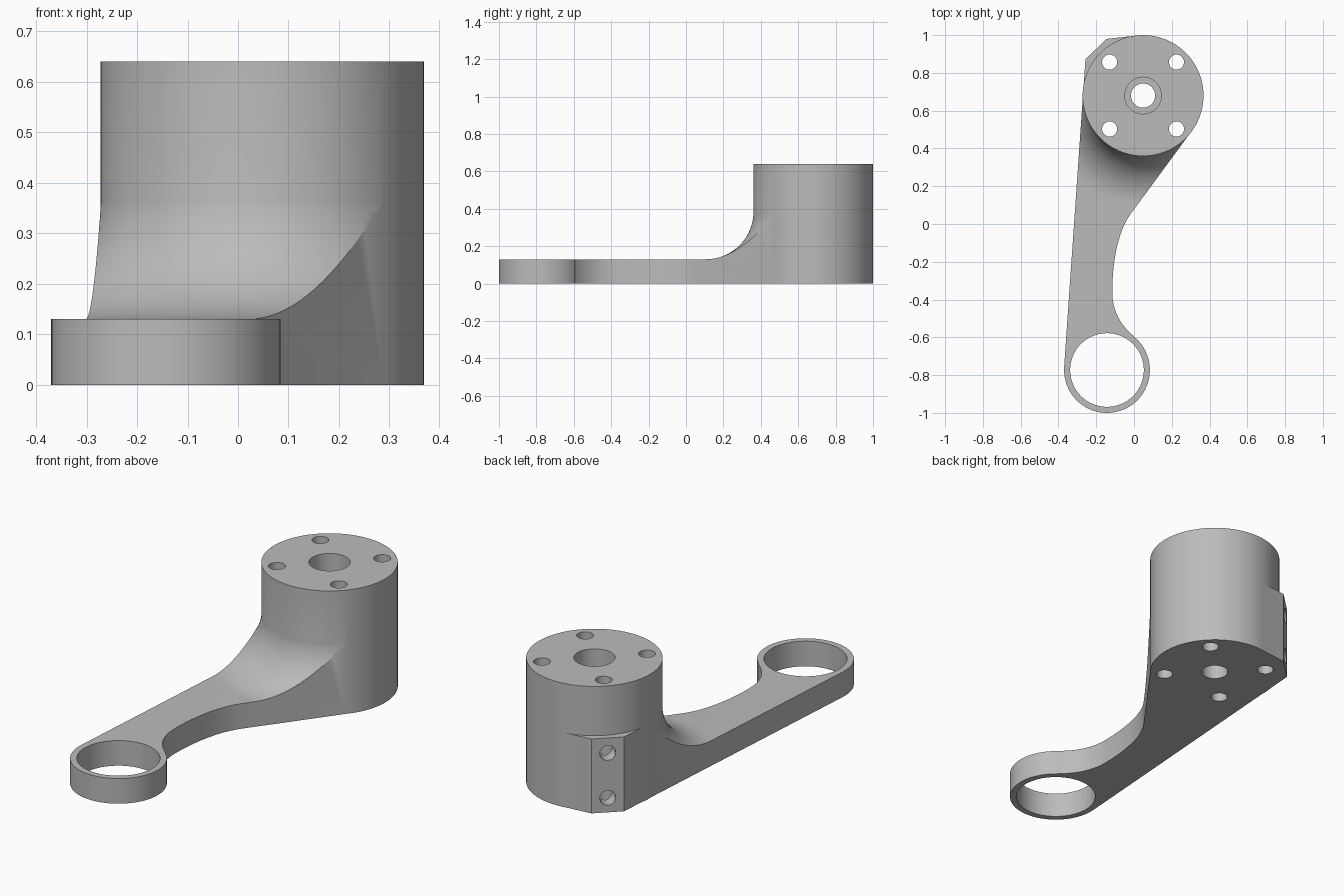
import bpy, bmesh, math
from mathutils import Vector, Matrix
from mathutils.geometry import interpolate_bezier

if "Cube" in bpy.data.objects:
    bpy.data.objects.remove(bpy.data.objects["Cube"])

POST, POST_R, POST_H = Vector((0.048, 0.68)), 0.32, 0.64
RING, RING_R, PLATE = Vector((-0.143, -0.773)), 0.227, 0.13
PAD_H = 0.385

grey = bpy.data.materials.new("plain grey")
grey.use_nodes = True
grey.diffuse_color = (0.5, 0.5, 0.5, 1)
grey.node_tree.nodes["Principled BSDF"].inputs["Base Color"].default_value = (0.5, 0.5, 0.5, 1)


def finish(bm, name):
    bmesh.ops.recalc_face_normals(bm, faces=bm.faces)
    mesh = bpy.data.meshes.new(name)
    bm.to_mesh(mesh)
    bm.free()
    mesh.materials.append(grey)
    obj = bpy.data.objects.new(name, mesh)
    bpy.context.collection.objects.link(obj)
    return obj


def prism(name, outline, height):
    bm = bmesh.new()
    face = bm.faces.new([bm.verts.new((p[0], p[1], 0)) for p in outline])
    up = bmesh.ops.extrude_face_region(bm, geom=[face])["geom"]
    bmesh.ops.translate(bm, verts=[v for v in up if isinstance(v, bmesh.types.BMVert)],
                        vec=(0, 0, height))
    return finish(bm, name)


def rod(name, start, end, radius, sides=96):
    start, end = Vector(start), Vector(end)
    axis = end - start
    bm = bmesh.new()
    place = Matrix.Translation((start + end) / 2) @ axis.to_track_quat("Z", "Y").to_matrix().to_4x4()
    bmesh.ops.create_cone(bm, cap_ends=True, segments=sides, radius1=radius,
                          radius2=radius, depth=axis.length, matrix=place)
    return finish(bm, name)


def combine(body, tool, operation):
    mod = body.modifiers.new("combine", "BOOLEAN")
    mod.operation, mod.solver, mod.object = operation, "EXACT", tool
    bpy.context.view_layer.objects.active = body
    bpy.ops.object.modifier_apply(modifier=mod.name)
    bpy.data.objects.remove(tool)


def bore(body, centre, radius, low, high, sides=48):
    combine(body, rod("bore", (*centre, low), (*centre, high), radius, sides), "DIFFERENCE")


# Arm outline: straight left edge, curved waist on the right, clamp pad at the back
def curve(*pts):
    a, b, c, d = [Vector((*p, 0)) for p in pts]
    return interpolate_bezier(a, b, c, d, 16)


waist = curve((-0.02, 0.05), (-0.085, -0.04), (-0.115, -0.2), (-0.115, -0.36))
neck = curve((-0.115, -0.36), (-0.115, -0.47), (-0.06, -0.546), (0.0, -0.594))
pad_a, pad_b = Vector((-0.257, 0.873)), Vector((-0.145, 0.98))
outline = [(0.304, 0.49), *waist, *neck[1:], RING, (-0.37, -0.757),
           pad_a, pad_b, (0.02, 0.998), POST]
body = prism("offset_bracket", outline, PAD_H)

# Sweeping fillet from the arm up to the post
fillet_r = PAD_H - PLATE
inner = POST_R - 0.001
profile = [(inner, 0.6)]
for i in range(21):
    t = i / 20 * math.pi / 2
    profile.append((inner + fillet_r * (1 - math.cos(t)), PAD_H - fillet_r * math.sin(t)))
profile += [(2, PLATE), (2, 0.6)]
bm = bmesh.new()
first = math.radians(178)
sweep = math.radians(190)
section = bm.faces.new([bm.verts.new((POST.x + r * math.cos(first), POST.y + r * math.sin(first), z))
                        for r, z in profile])
bmesh.ops.spin(bm, geom=[section] + section.edges[:] + section.verts[:],
               cent=(*POST, 0), axis=(0, 0, 1), angle=sweep, steps=72)
# Close both ends of the swept cutter
bmesh.ops.remove_doubles(bm, verts=bm.verts, dist=1e-6)
bmesh.ops.holes_fill(bm, edges=[e for e in bm.edges if e.is_boundary])
combine(body, finish(bm, "fillet_cutter"), "DIFFERENCE")

# Post and end ring
combine(body, rod("post", (*POST, 0), (*POST, POST_H), POST_R, 128), "UNION")
combine(body, rod("end_ring", (*RING, 0), (*RING, PLATE), RING_R), "UNION")
bore(body, RING, 0.195, -0.1, 0.3, 96)

# Stepped centre bore and four bolt holes
bore(body, POST, 0.064, -0.1, 0.8)
bore(body, POST, 0.097, 0.2, 0.8, 64)
for sx in (-1, 1):
    for sy in (-1, 1):
        bore(body, POST + Vector((sx, sy)) * 0.177, 0.04, -0.1, 0.8, 32)

# Two cross holes in the pad, meeting the bolt hole behind it
mid = (pad_a + pad_b) / 2
inward = Vector((1, -1)).normalized()
for z in (0.075, 0.307):
    combine(body, rod("cross_hole", (*(mid - inward * 0.1), z),
                      (*(mid + inward * 0.11), z), 0.038, 32), "DIFFERENCE")

# Smooth curved walls, crisp rims
bpy.ops.object.select_all(action="DESELECT")
body.select_set(True)
bpy.context.view_layer.objects.active = body
bpy.ops.object.shade_smooth_by_angle(angle=math.radians(25))
